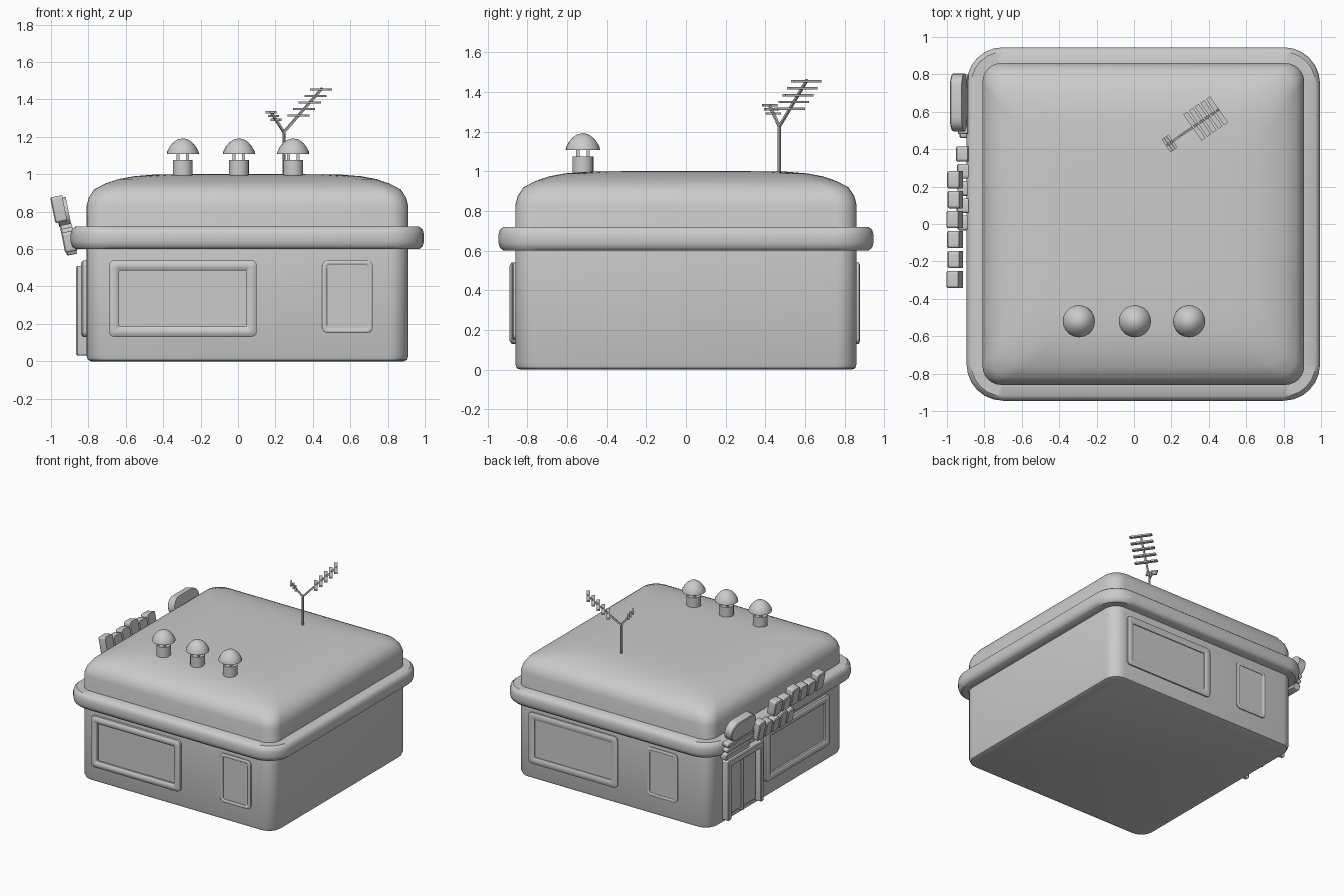
import bpy, bmesh, math
from mathutils import Vector, Matrix

if "Cube" in bpy.data.objects:
    bpy.data.objects.remove(bpy.data.objects["Cube"])


def finish(bm, name, mat=Matrix()):
    bmesh.ops.recalc_face_normals(bm, faces=bm.faces)
    me = bpy.data.meshes.new(name)
    bm.to_mesh(me)
    bm.free()
    me.transform(mat)
    ob = bpy.data.objects.new(name, me)
    bpy.context.collection.objects.link(ob)
    bpy.ops.object.select_all(action='DESELECT')
    ob.select_set(True)
    bpy.context.view_layer.objects.active = ob
    bpy.ops.object.shade_smooth_by_angle(angle=math.radians(40))
    return ob


def loft(name, rings, mat=Matrix(), seg=6):
    """Stack rounded rectangles (half width, half height, corner radius, level)."""
    bm = bmesh.new()
    loops = []
    for hx, hy, r, z in rings:
        loop = []
        for k, (sx, sy) in enumerate([(1, 1), (-1, 1), (-1, -1), (1, -1)]):
            for i in range(seg + 1):
                a = math.pi / 2 * (k + i / seg)
                loop.append(bm.verts.new((sx * (hx - r) + r * math.cos(a),
                                          sy * (hy - r) + r * math.sin(a), z)))
        loops.append(loop)
    for a, b in zip(loops, loops[1:]):
        for i in range(len(a)):
            j = (i + 1) % len(a)
            bm.faces.new((a[i], a[j], b[j], b[i]))
    bm.faces.new(loops[0])
    bm.faces.new(loops[-1])
    return finish(bm, name, mat)


def lathe(name, profile, loc, n=20):
    bm = bmesh.new()
    vs = [bm.verts.new((r, 0, z)) for r, z in profile]
    es = [bm.edges.new(p) for p in zip(vs, vs[1:])]
    bmesh.ops.spin(bm, geom=vs + es, cent=(0, 0, 0), axis=(0, 0, 1), angle=2 * math.pi, steps=n)
    bmesh.ops.remove_doubles(bm, verts=bm.verts, dist=1e-4)
    return finish(bm, name, Matrix.Translation(loc))


def box(name, size, mat):
    bm = bmesh.new()
    bmesh.ops.create_cube(bm, size=1, matrix=Matrix.Diagonal((*size, 1)))
    return finish(bm, name, mat)


def bar(name, a, b, w, h):
    a, b = Vector(a), Vector(b)
    q = (b - a).to_track_quat('X', 'Z').to_matrix().to_4x4()
    return box(name, ((b - a).length, w, h), Matrix.Translation((a + b) / 2) @ q)


def wall(origin, right, up=(0, 0, 1)):
    """Local frame on a wall: x along the wall, y up, z outward."""
    r, u = Vector(right).normalized(), Vector(up).normalized()
    m = Matrix((r, u, r.cross(u))).transposed().to_4x4()
    return Matrix.Translation(origin) @ m


def window(name, origin, right, w, h, f, d):
    prof = [(0, 0), (0, d * .6), (f * .3, d), (f * .7, d), (f, d * .6), (f, .004)]
    loft(name, [(w / 2 - i, h / 2 - i, max(.03 - i * .5, .006), z) for i, z in prof],
         wall(origin, right), 4)


def slab(name, mat, u, v, w, h, d, r=.015):
    c = .006
    loft(name, [(w / 2, h / 2, r, 0), (w / 2, h / 2, r, d - c), (w / 2 - c, h / 2 - c, r - c, d)],
         mat @ Matrix.Translation((u, v, 0)), 5)


# main building with softly crowned roof
H, centre = .86, Matrix.Translation((.05, 0, 0))
body = [(.025, 0), (.007, .008), (0, .03), (0, .83), (.012, .875), (.04, .918),
        (.1, .95), (.17, .974), (.25, .989), (.36, .998), (.55, 1.0)]
loft("building_body", [(H - i, H - i, .1 + .25 * i, z) for i, z in body], centre)

# heavy band around the eaves
band = [(-.02, .6), (.06, .6), (.078, .615), (.085, .64), (.085, .68), (.078, .705), (.06, .72), (-.02, .72)]
loft("eaves_band", [(H + o, H + o, .11 + o, z) for o, z in band], centre)

# windows on front, back and left walls
X, L = (1, 0, 0), (0, -1, 0)
window("front_large_window", (-.295, -.86, .335), X, .79, .41, .055, .03)
window("front_small_window", (.585, -.86, .345), X, .27, .39, .025, .015)
window("back_large_window", (.395, .86, .335), (-1, 0, 0), .79, .41, .055, .018)
window("back_small_window", (-.395, .86, .345), (-1, 0, 0), .27, .39, .025, .012)
window("left_large_window", (-.81, -.235, .335), L, .81, .41, .055, .03)

# double door on the left wall
door = wall((-.81, .47, 0), L)
for s in (-1, 1):
    slab("door_post", door, s * .205, .27, .04, .48, .055, .012)
    slab("door_leaf", door, s * .092, .26, .175, .42, .015)
slab("door_lintel", door, 0, .485, .45, .05, .055, .012)
slab("door_mullion", door, 0, .25, .02, .44, .03, .008)

# stacked ornament on the left wall, leaning outward
lean = (-.2, 0, 1)
orn = wall((-.89, .65, .72), L, lean)
slab("ornament_dome", orn, 0, .085, .31, .155, .065, .075)
for v, w, h, u in [(-.02, .32, .035, .01), (-.065, .34, .03, .02), (-.12, .3, .055, 0)]:
    slab("ornament_layer", orn, u, v, w, h, .055, .014)

# two rows of plain sign blocks
rows = [((-.925, 0, .81), -.29, .35, [.12, .11, .14, .12, .11, .14]),
        ((-.872, 0, .65), -.42, .04, [.15, .12, .11, .13, .11])]
for org, u0, u1, hs in rows:
    m, step = wall(org, L, lean), (u1 - u0) / len(hs)
    for i, h in enumerate(hs):
        slab("sign_block", m, u0 + step * (i + .5), (h - .12) / 2, step * .86, h, .065)

# roof vents
for x in (-.295, .005, .295):
    p = (x, -.52, 0)
    lathe("vent_pipe", [(0, .97), (.053, .97), (.053, 1.075), (.04, 1.075), (0, 1.075)], p)
    lathe("vent_cap", [(0, 1.108), (.086, 1.108), (.085, 1.12), (.07, 1.148), (.05, 1.171),
                       (.028, 1.186), (0, 1.192)], p)
    for k in range(4):
        a = math.pi / 4 + k * math.pi / 2
        box("vent_leg", (.016, .016, .05),
            Matrix.Translation((x + .036 * math.cos(a), -.52 + .036 * math.sin(a), 1.09)))

# forked antenna
lathe("antenna_mast", [(0, .97), (.008, .97), (.008, 1.24), (0, 1.24)], (.245, .47, 0), 8)
fork = Vector((.245, .47, 1.225))
side = Vector((-.57, .82, 0))
for name, tip, n, t0, half in [("long", Vector((.45, .61, 1.46)), 5, .38, .085),
                               ("short", Vector((.175, .42, 1.335)), 3, .6, .042)]:
    bar(f"antenna_{name}_boom", fork, tip, .012, .012)
    for i in range(n):
        c = fork.lerp(tip, t0 + (.97 - t0) * i / (n - 1))
        bar(f"antenna_{name}_element", c - side * half, c + side * half, .026 if n == 5 else .014, .012)
